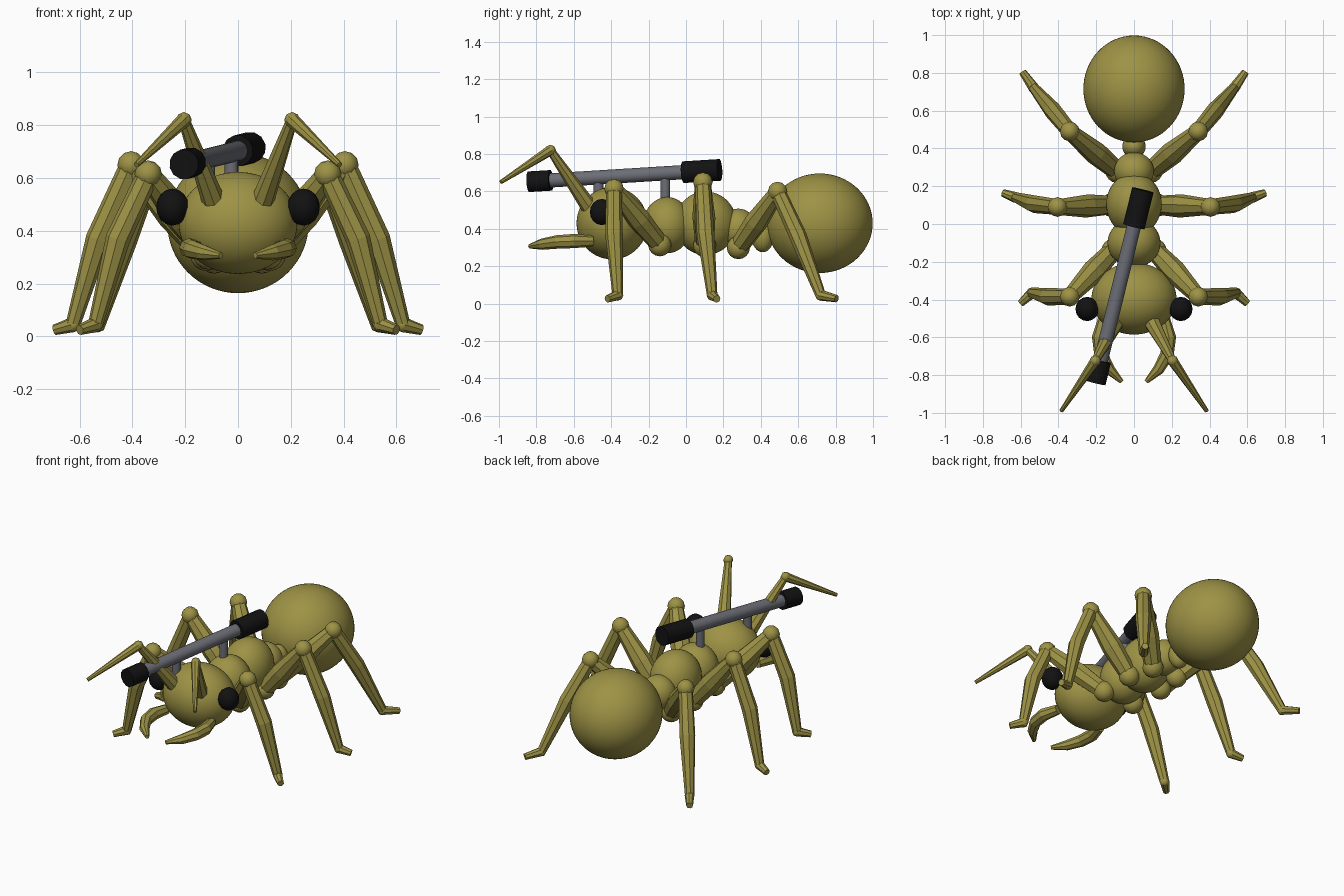
import bpy
import bmesh
import math
from mathutils import Vector

if "Cube" in bpy.data.objects:
    bpy.data.objects.remove(bpy.data.objects["Cube"])


def material(name, rgb):
    m = bpy.data.materials.new(name)
    m.use_nodes = True
    m.diffuse_color = (*rgb, 1)
    m.node_tree.nodes["Principled BSDF"].inputs["Base Color"].default_value = (*rgb, 1)
    return m


olive = material("olive shell", (0.34, 0.29, 0.06))
grey = material("gunmetal grey", (0.15, 0.155, 0.18))
black = material("black", (0.006, 0.006, 0.006))


def ball(name, centre, radii, mat, segments=48, smooth=True):
    bpy.ops.mesh.primitive_uv_sphere_add(segments=segments, ring_count=segments // 2,
                                         radius=1, location=centre)
    ob = bpy.context.object
    ob.name = name
    ob.scale = radii
    bpy.ops.object.transform_apply(location=False, rotation=False, scale=True)
    ob.data.materials.append(mat)
    if smooth:
        bpy.ops.object.shade_smooth()
    return ob


def tube(name, points, radii, mat, sides=8, smooth=False):
    """Capped tube through the points, with one ring of the given radius at each."""
    pts = [Vector(p) for p in points]
    bm = bmesh.new()
    rings = []
    side = None
    for i, p in enumerate(pts):
        axis = (pts[min(i + 1, len(pts) - 1)] - pts[max(i - 1, 0)]).normalized()
        if side is None:
            side = axis.orthogonal()
        side = (side - axis * side.dot(axis)).normalized()
        up = axis.cross(side)
        angles = [2 * math.pi * k / sides for k in range(sides)]
        rings.append([bm.verts.new(p + radii[i] * (side * math.cos(a) + up * math.sin(a)))
                      for a in angles])
    for a, b in zip(rings, rings[1:]):
        for k in range(sides):
            n = (k + 1) % sides
            bm.faces.new((a[k], a[n], b[n], b[k]))
    bm.faces.new(rings[0][::-1])
    bm.faces.new(rings[-1])
    bmesh.ops.recalc_face_normals(bm, faces=bm.faces)
    mesh = bpy.data.meshes.new(name)
    bm.to_mesh(mesh)
    bm.free()
    ob = bpy.data.objects.new(name, mesh)
    bpy.context.collection.objects.link(ob)
    mesh.materials.append(mat)
    if smooth:
        bpy.ops.object.select_all(action="DESELECT")
        ob.select_set(True)
        bpy.context.view_layer.objects.active = ob
        bpy.ops.object.shade_smooth_by_angle(angle=math.radians(50))
    return ob


# Body segments
ball("abdomen", (0, 0.715, 0.43), (0.268, 0.283, 0.266), olive, 64)
ball("head", (0, -0.395, 0.43), (0.225, 0.19, 0.193), olive, 64)
ball("front_thorax", (0, -0.1, 0.42), (0.14, 0.13, 0.15), olive)
ball("middle_thorax", (0, 0.105, 0.43), (0.147, 0.165, 0.17), olive)
ball("rear_thorax", (0, 0.28, 0.4), (0.105, 0.1, 0.108), olive)
ball("waist", (0, 0.41, 0.36), (0.062, 0.06, 0.085), olive, 32)

# Legs: hip, knee, mid shin, ankle, toe on the left side
legs = {
    "front": [(0.11, -0.14, 0.315), (0.34, -0.385, 0.615), (0.455, -0.385, 0.37),
              (0.54, -0.365, 0.045), (0.6, -0.42, 0.025)],
    "middle": [(0.12, 0.1, 0.31), (0.405, 0.09, 0.65), (0.53, 0.105, 0.37),
               (0.625, 0.14, 0.045), (0.695, 0.165, 0.025)],
    "rear": [(0.09, 0.28, 0.3), (0.34, 0.49, 0.6), (0.43, 0.6, 0.36),
             (0.53, 0.72, 0.045), (0.59, 0.805, 0.027)],
}

for label, s in (("left", 1), ("right", -1)):
    def flip(points):
        return [Vector((s * x, y, z)) for x, y, z in points]

    for name, points in legs.items():
        hip, knee, shin, ankle, toe = flip(points)
        part = f"{label}_{name}"
        ball(part + "_hip", hip, (0.062,) * 3, olive, 16)
        tube(part + "_thigh", [hip, hip.lerp(knee, 0.45), knee], [0.05, 0.062, 0.042], olive)
        ball(part + "_knee", knee, (0.052,) * 3, olive, 12)
        tube(part + "_shin", [knee, shin, ankle], [0.042, 0.047, 0.028], olive)
        ball(part + "_ankle", ankle, (0.03,) * 3, olive, 8)
        tube(part + "_foot", [ankle, toe], [0.029, 0.02], olive)

    # Antennae
    base, elbow, tip = flip([(0.095, -0.52, 0.52), (0.205, -0.725, 0.82), (0.385, -0.99, 0.65)])
    tube(label + "_antenna_base", [base, elbow], [0.044, 0.022], olive)
    ball(label + "_antenna_elbow", elbow, (0.03,) * 3, olive, 8)
    tube(label + "_antenna_tip", [elbow, tip], [0.028, 0.011], olive)

    # Jaws and eyes
    jaw = flip([(0.16, -0.5, 0.335), (0.185, -0.6, 0.335), (0.175, -0.69, 0.33),
                (0.13, -0.77, 0.318), (0.065, -0.835, 0.307)])
    tube(label + "_jaw", jaw, [0.03, 0.038, 0.036, 0.03, 0.012], olive)
    ball(label + "_eye", (s * 0.248, -0.45, 0.49), (0.062, 0.064, 0.07), black, 16)

# Barrel lying askew along the back, with end caps and support posts
front_end = Vector((-0.205, -0.84, 0.652))
rear_end = Vector((0.047, 0.18, 0.715))
tube("barrel", [front_end.lerp(rear_end, t) for t in (0.05, 0.95)], [0.038] * 2, grey, 24, True)
tube("barrel_front_cap", [front_end, front_end.lerp(rear_end, 0.115)], [0.057] * 2, black, 12, True)
tube("barrel_rear_cap", [front_end.lerp(rear_end, 0.81), rear_end], [0.06] * 2, black, 12, True)
for name, t in (("front_post", 0.365), ("rear_post", 0.715)):
    top = front_end.lerp(rear_end, t)
    tube(name, [(top.x, top.y, 0.5), top], [0.026] * 2, grey, 16, True)
